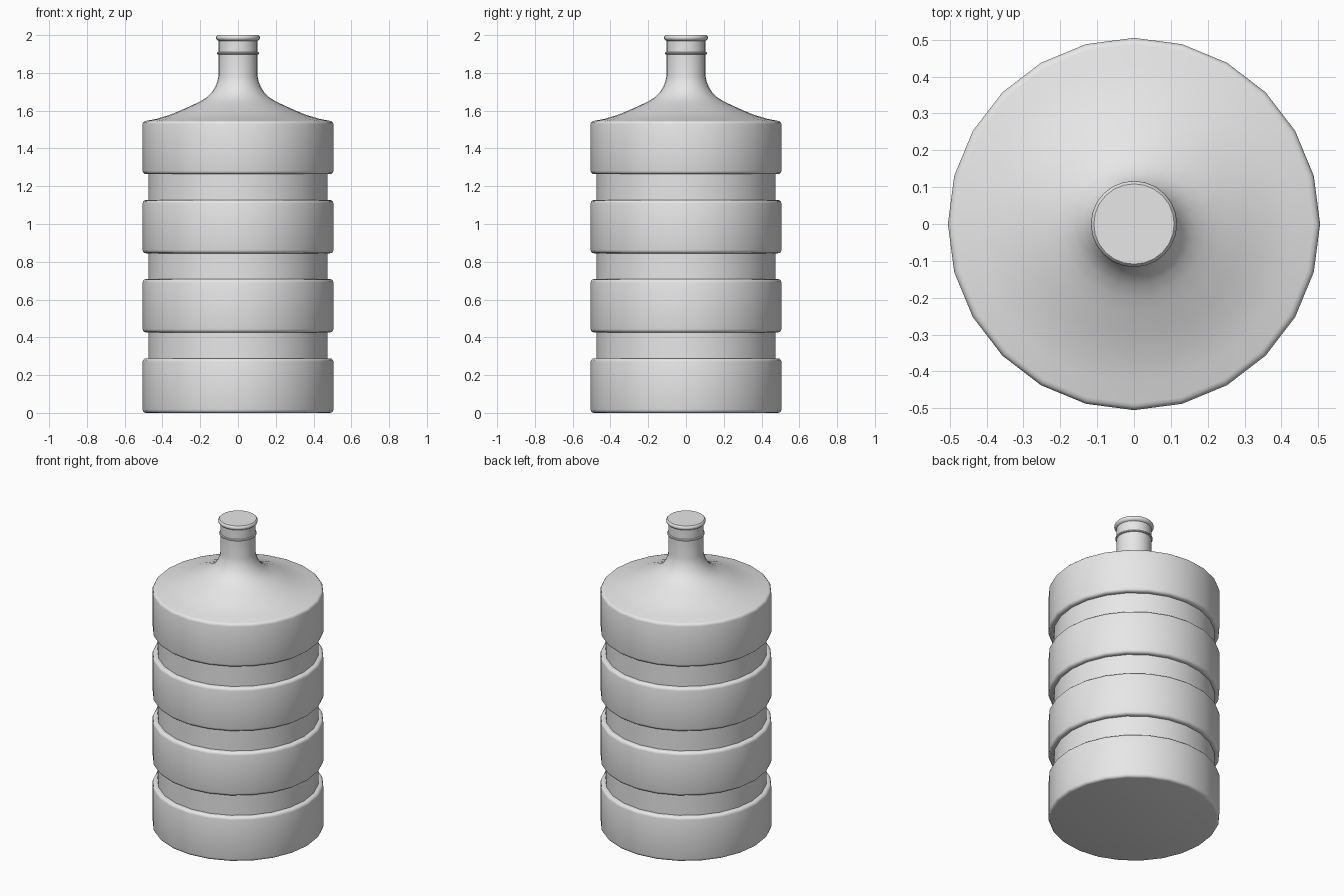
import bpy, bmesh, math

cube = bpy.data.objects.get("Cube")
if cube:
    bpy.data.objects.remove(cube, do_unlink=True)

SIDES = 24

grey = bpy.data.materials.new("light_grey")
grey.use_nodes = True
grey.diffuse_color = (0.8, 0.8, 0.8, 1)
grey.node_tree.nodes["Principled BSDF"].inputs["Base Color"].default_value = (0.8, 0.8, 0.8, 1)


def corner(r, z, size, rising):
    """Rounded outer corner: points running from underside to wall, or wall to top."""
    pts = []
    for i in range(4):
        a = math.radians(30 * i)
        if rising:
            pts.append((r - size + size * math.sin(a), z + size - size * math.cos(a)))
        else:
            pts.append((r - size + size * math.cos(a), z - size + size * math.sin(a)))
    return pts


def lathe(name, profile):
    """Revolve (radius, height) points about z and close both ends."""
    bm = bmesh.new()
    rings = []
    for r, z in profile:
        rings.append([bm.verts.new((r * math.cos(2 * math.pi * i / SIDES),
                                    r * math.sin(2 * math.pi * i / SIDES), z))
                      for i in range(SIDES)])
    for low, high in zip(rings, rings[1:]):
        for i in range(SIDES):
            j = (i + 1) % SIDES
            bm.faces.new((low[i], low[j], high[j], high[i]))
    bm.faces.new(rings[0][::-1])
    bm.faces.new(rings[-1])
    mesh = bpy.data.meshes.new(name)
    bm.to_mesh(mesh)
    bm.free()
    mesh.materials.append(grey)
    obj = bpy.data.objects.new(name, mesh)
    bpy.context.collection.objects.link(obj)
    bpy.ops.object.select_all(action='DESELECT')
    obj.select_set(True)
    bpy.context.view_layer.objects.active = obj
    bpy.ops.object.shade_smooth_by_angle(angle=math.radians(35))
    return obj


# Ribbed body: four wide bands separated by shallow grooves
R_BAND, R_GROOVE, BEVEL = 0.505, 0.475, 0.018
BAND_H, PITCH, BASE = 0.282, 0.419, 0.007
profile = []
for k in range(4):
    z0 = BASE + k * PITCH if k else 0.0
    z1 = BASE + k * PITCH + BAND_H
    if k:
        profile.append((R_GROOVE, z0))
    profile += corner(R_BAND, z0, BEVEL, True)
    profile += corner(R_BAND, z1, BEVEL, False)
    if k < 3:
        profile.append((R_GROOVE, z1))

# Sloping shoulder flaring up into the neck
profile += [(0.43, 1.557), (0.36, 1.578), (0.30, 1.603), (0.24, 1.630),
            (0.20, 1.649), (0.165, 1.671), (0.14, 1.695), (0.121, 1.725),
            (0.109, 1.755), (0.103, 1.785)]

# Neck with a thin collar ring and a rolled lip
profile += [(0.103, 1.897), (0.109, 1.899), (0.111, 1.904), (0.109, 1.909),
            (0.103, 1.911), (0.103, 1.970), (0.109, 1.973), (0.115, 1.979),
            (0.117, 1.986), (0.115, 1.994), (0.109, 2.0)]

lathe("bottle", profile)
